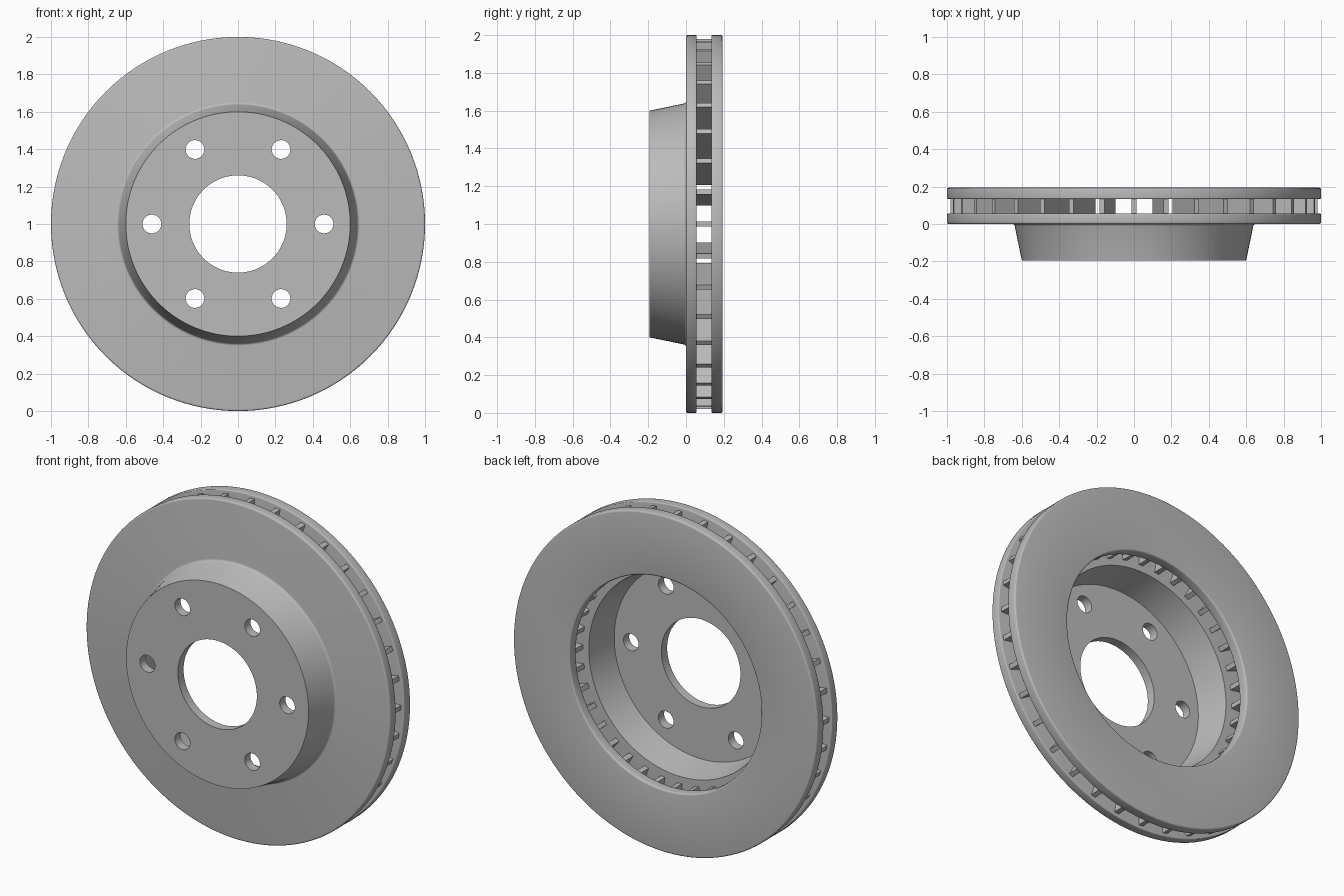
import bpy, bmesh, math
from mathutils import Vector, Matrix

cube = bpy.data.objects.get("Cube")
if cube:
    bpy.data.objects.remove(cube, do_unlink=True)

SEGMENTS = 128
VANES = 36
BOLTS = 6
CENTRE = Matrix.Translation((0, 0, 1))
GAP_FRONT, GAP_BACK = 0.056, 0.134

steel = bpy.data.materials.new("cast grey steel")
steel.use_nodes = True
grey = (0.5, 0.5, 0.5, 1)
steel.diffuse_color = grey
steel.node_tree.nodes["Principled BSDF"].inputs["Base Color"].default_value = grey


def finish(bm, name):
    """Turn a bmesh into a named, shaded object."""
    bmesh.ops.recalc_face_normals(bm, faces=bm.faces)
    mesh = bpy.data.meshes.new(name)
    bm.to_mesh(mesh)
    bm.free()
    mesh.materials.append(steel)
    obj = bpy.data.objects.new(name, mesh)
    bpy.context.collection.objects.link(obj)
    return obj


def activate(obj):
    bpy.ops.object.select_all(action='DESELECT')
    obj.select_set(True)
    bpy.context.view_layer.objects.active = obj


def rounded(corners, steps=3):
    """Round each (radius, y, fillet) corner of a closed profile."""
    points = []
    for i, (r, y, fillet) in enumerate(corners):
        p = Vector((r, y))
        if not fillet:
            points.append(p)
            continue
        before = Vector(corners[i - 1][:2])
        after = Vector(corners[(i + 1) % len(corners)][:2])
        a = p + (before - p).normalized() * fillet
        b = p + (after - p).normalized() * fillet
        for k in range(steps + 1):
            t = k / steps
            points.append(a * (1 - t) ** 2 + p * 2 * t * (1 - t) + b * t ** 2)
    return points


def lathe(name, corners):
    """Spin a closed profile about the y axis."""
    bm = bmesh.new()
    profile = rounded(corners)
    rings = []
    for s in range(SEGMENTS):
        a = math.tau * s / SEGMENTS
        rings.append([bm.verts.new((p.x * math.cos(a), p.y, 1 + p.x * math.sin(a)))
                      for p in profile])
    for s, ring in enumerate(rings):
        following = rings[(s + 1) % SEGMENTS]
        for i in range(len(profile)):
            j = (i + 1) % len(profile)
            bm.faces.new((ring[i], ring[j], following[j], following[i]))
    return finish(bm, name)


# Hat and front friction plate, cast as one piece
hat = lathe("hat_and_front_plate", [
    (0.26, -0.194, 0), (0.60, -0.194, 0), (0.64, 0, 0.012),
    (1.0, 0, 0.01), (1.0, GAP_FRONT, 0.006), (0.60, GAP_FRONT, 0),
    (0.57, -0.14, 0), (0.26, -0.14, 0)])

# Bolt holes cut through the hat face
bm = bmesh.new()
for i in range(BOLTS):
    spin = Matrix.Rotation(math.tau * i / BOLTS, 4, 'Y')
    place = CENTRE @ spin @ Matrix.Translation((0.46, -0.167, 0))
    bmesh.ops.create_cone(bm, cap_ends=True, segments=32, radius1=0.05, radius2=0.05,
                          depth=0.15, matrix=place @ Matrix.Rotation(math.pi / 2, 4, 'X'))
cutter = finish(bm, "bolt_hole_cutter")
cutter.hide_render = True
activate(hat)
cut = hat.modifiers.new("bolt holes", 'BOOLEAN')
cut.object = cutter
cut.operation = 'DIFFERENCE'
cut.solver = 'EXACT'
bpy.ops.object.modifier_apply(modifier=cut.name)
bpy.data.objects.remove(cutter, do_unlink=True)

# Rear friction plate
rear = lathe("rear_plate", [
    (0.63, GAP_BACK, 0.006), (1.0, GAP_BACK, 0.006),
    (1.0, 0.194, 0.01), (0.63, 0.194, 0.01)])

for plate in (hat, rear):
    activate(plate)
    bpy.ops.object.shade_smooth_by_angle(angle=math.radians(35))

# Radial cooling vanes between the plates
bm = bmesh.new()
inner, outer, width = 0.64, 0.98, 0.027
size = Matrix.Diagonal((outer - inner, GAP_BACK - GAP_FRONT + 0.004, width, 1))
middle = Matrix.Translation(((inner + outer) / 2, (GAP_FRONT + GAP_BACK) / 2, 0))
for i in range(VANES):
    spin = Matrix.Rotation(math.tau * i / VANES, 4, 'Y')
    bmesh.ops.create_cube(bm, size=1, matrix=CENTRE @ spin @ middle @ size)
finish(bm, "cooling_vanes")
